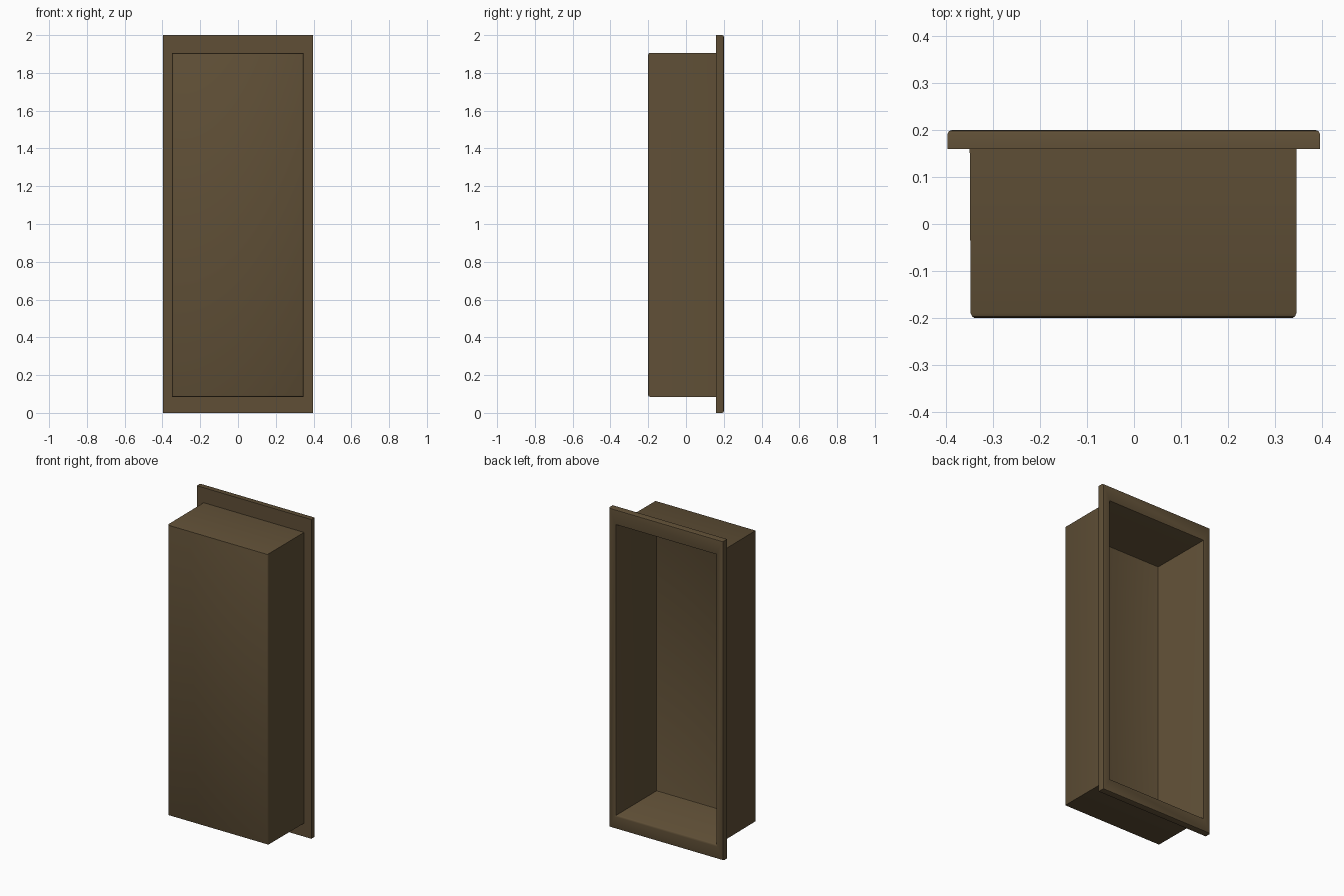
import bpy, bmesh

mat = bpy.data.materials.new("dark brown")
mat.diffuse_color = (0.115, 0.078, 0.037, 1)

# rectangular rings from the back of the tub, over the flange, and down the inside:
# (y, left x, right x, bottom z, top z)
rings = [
    (-0.200, -0.340, 0.338, 0.093, 1.897),   # tub outside, rounded closed end
    (-0.197, -0.345, 0.343, 0.087, 1.903),
    (-0.190, -0.348, 0.346, 0.085, 1.906),
    (0.160, -0.350, 0.346, 0.084, 1.906),
    (0.160, -0.397, 0.396, 0.000, 2.000),    # flange
    (0.192, -0.397, 0.396, 0.000, 2.000),
    (0.198, -0.394, 0.393, 0.003, 1.997),
    (0.200, -0.388, 0.387, 0.009, 1.991),
    (0.200, -0.356, 0.352, 0.076, 1.912),    # rounded lip of the opening
    (0.197, -0.350, 0.346, 0.082, 1.906),
    (0.190, -0.347, 0.343, 0.087, 1.903),
    (-0.187, -0.345, 0.343, 0.088, 1.903),   # tub inside
    (-0.194, -0.342, 0.340, 0.091, 1.900),
    (-0.197, -0.336, 0.334, 0.097, 1.894),
]

bm = bmesh.new()
loops = []
for y, x0, x1, z0, z1 in rings:
    loops.append([bm.verts.new((x, y, z)) for x, z in
                  ((x0, z0), (x1, z0), (x1, z1), (x0, z1))])
for a, b in zip(loops, loops[1:]):
    for i in range(4):
        j = (i + 1) % 4
        bm.faces.new((a[i], a[j], b[j], b[i]))
bm.faces.new(loops[0])
bm.faces.new(loops[-1])
bmesh.ops.recalc_face_normals(bm, faces=bm.faces)

mesh = bpy.data.meshes.new("flanged_tub")
bm.to_mesh(mesh)
bm.free()
mesh.materials.append(mat)
tub = bpy.data.objects.new("flanged_tub", mesh)
bpy.context.collection.objects.link(tub)

# smooth rounded rims, crisp corners
bpy.context.view_layer.objects.active = tub
tub.select_set(True)
bpy.ops.object.shade_smooth_by_angle(angle=0.7)
